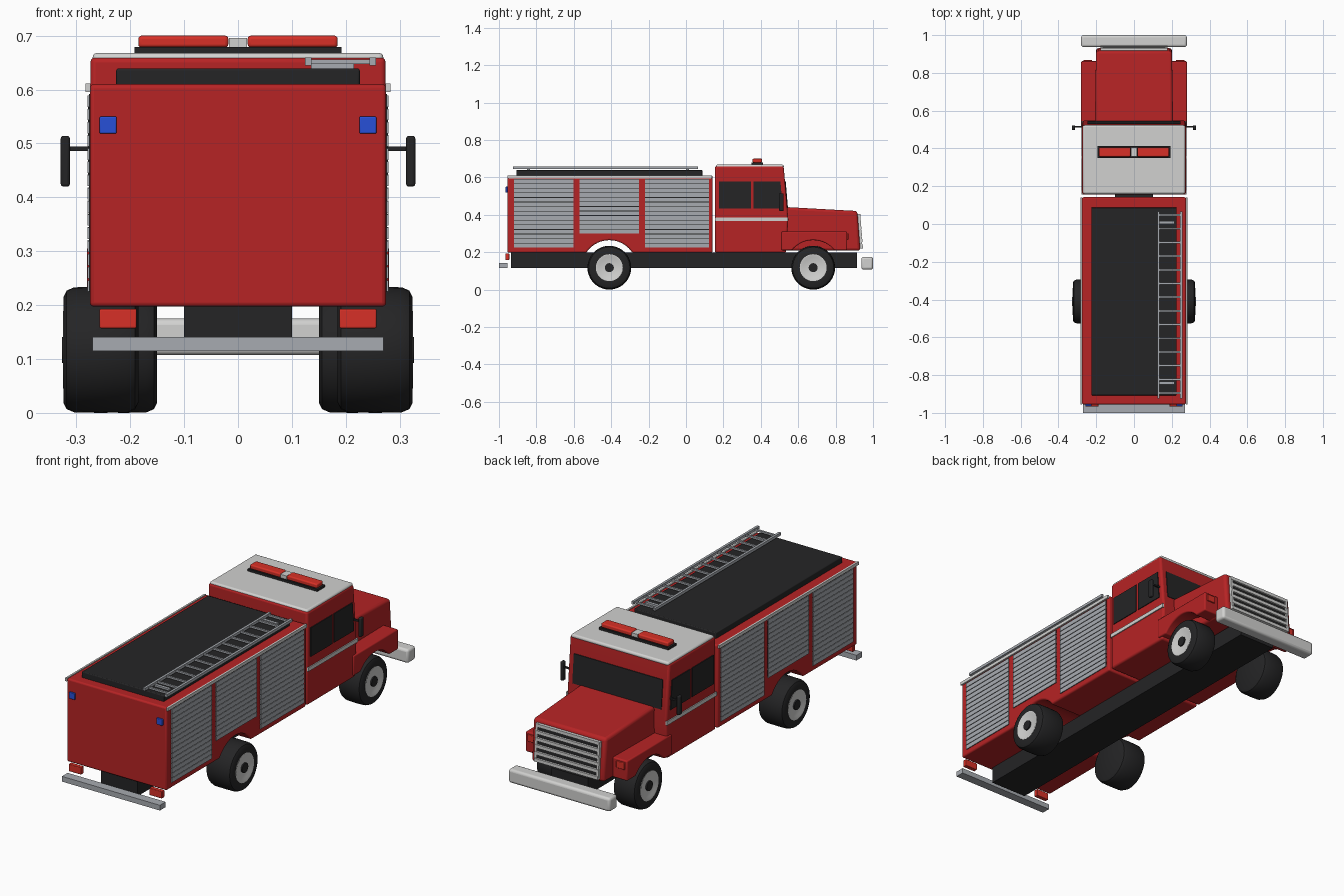
import bpy, bmesh, math
from mathutils import Matrix

old = bpy.data.objects.get("Cube")
if old:
    bpy.data.objects.remove(old, do_unlink=True)


def material(name, rgb):
    m = bpy.data.materials.new(name)
    m.use_nodes = True
    m.diffuse_color = (*rgb, 1)
    bsdf = next(n for n in m.node_tree.nodes if n.type == 'BSDF_PRINCIPLED')
    bsdf.inputs["Base Color"].default_value = (*rgb, 1)
    return m


RED = material("body red", (0.47, 0.017, 0.018))
BLACK = material("black", (0.018, 0.018, 0.019))
WHITE = material("light grey", (0.64, 0.64, 0.63))
GREY = material("metal grey", (0.39, 0.41, 0.44))
LAMP = material("lamp red", (0.68, 0.03, 0.02))
BLUE = material("lamp blue", (0.02, 0.08, 0.68))


def finish(name, bm, mat, bevel=0, mirror=False, array=None):
    """Turn a bmesh into an object, with optional bevel, array and mirror."""
    bmesh.ops.recalc_face_normals(bm, faces=bm.faces[:])
    mesh = bpy.data.meshes.new(name)
    bm.to_mesh(mesh)
    bm.free()
    mesh.materials.append(mat)
    ob = bpy.data.objects.new(name, mesh)
    bpy.context.collection.objects.link(ob)
    if bevel:
        b = ob.modifiers.new("bevel", 'BEVEL')
        b.width, b.segments, b.limit_method = bevel, 3, 'ANGLE'
    if array:
        a = ob.modifiers.new("array", 'ARRAY')
        a.use_relative_offset, a.use_constant_offset = False, True
        a.count, a.constant_offset_displace = array
    if mirror:
        ob.modifiers.new("mirror", 'MIRROR')
    bpy.ops.object.select_all(action='DESELECT')
    ob.select_set(True)
    bpy.context.view_layer.objects.active = ob
    bpy.ops.object.shade_smooth_by_angle(angle=math.radians(35))
    return ob


def box(name, x, y, z, mat, **opts):
    bm = bmesh.new()
    spans = (x, y, z)
    centre = [(a + b) / 2 for a, b in spans]
    size = [b - a for a, b in spans]
    bmesh.ops.create_cube(bm, size=1, matrix=Matrix.Translation(centre) @ Matrix.Diagonal((*size, 1)))
    return finish(name, bm, mat, **opts)


def prism(name, profile, x, mat, **opts):
    """Extrude a side profile of (y, z) points across x."""
    bm = bmesh.new()
    face = bm.faces.new([bm.verts.new((x[0], y, z)) for y, z in profile])
    ext = bmesh.ops.extrude_face_region(bm, geom=[face])
    for v in ext["geom"]:
        if isinstance(v, bmesh.types.BMVert):
            v.co.x = x[1]
    return finish(name, bm, mat, **opts)


def lathe(name, profile, y, mat):
    """Spin an (x, radius) profile about a wheel axle, on both sides."""
    bm = bmesh.new()
    verts = [bm.verts.new((x, y, AXLE + r)) for x, r in profile]
    edges = [bm.edges.new(pair) for pair in zip(verts, verts[1:])]
    bmesh.ops.spin(bm, geom=verts + edges, cent=(0, y, AXLE), axis=(1, 0, 0),
                   angle=math.tau, steps=40, use_merge=True)
    bmesh.ops.remove_doubles(bm, verts=bm.verts[:], dist=0.0005)
    return finish(name, bm, mat, mirror=True)


AXLE, REAR, FRONT = 0.117, -0.41, 0.68


def arch(y, floor, radius=0.147, steps=18):
    """Points of a wheel arch, running from the front to the back."""
    start = math.asin((floor - AXLE) / radius)
    turns = [start + (math.pi - 2 * start) * i / steps for i in range(steps + 1)]
    return [(y + radius * math.cos(t), AXLE + radius * math.sin(t)) for t in turns]


# Chassis and bumpers
box("chassis", (-0.1, 0.1), (-0.935, 0.915), (0.115, 0.197), BLACK)
box("front_bumper", (-0.28, 0.28), (0.937, 1.0), (0.107, 0.175), WHITE, bevel=0.012)
box("rear_bumper", (-0.27, 0.27), (-1.0, -0.955), (0.115, 0.141), GREY)

# Equipment body with wheel arches
prism("equipment_body", [(-0.955, 0.61), (0.142, 0.61), (0.142, 0.197)] + arch(REAR, 0.197)
      + [(-0.955, 0.197)], (-0.275, 0.275), RED, bevel=0.008)
box("roof_edge_rail", (0.274, 0.283), (-0.955, 0.14), (0.595, 0.611), WHITE, mirror=True)
box("roof_deck", (-0.226, 0.226), (-0.907, 0.087), (0.605, 0.639), BLACK, bevel=0.004)

# Roller shutters: a dark backing with slats over it
for label, y0, y1, z0 in (("rear", -0.92, -0.602, 0.225),
                          ("middle", -0.57, -0.25, 0.3),
                          ("front", -0.22, 0.122, 0.225)):
    count = round((0.592 - z0) / 0.0245)
    pitch = (0.592 - z0) / count
    box(label + "_shutter_backing", (0.27, 0.2765), (y0, y1), (z0, 0.592), BLACK, mirror=True)
    box(label + "_shutter_slat", (0.27, 0.2795), (y0, y1), (z0, z0 + pitch - 0.0035), GREY,
        array=(count, (0, 0, pitch)), mirror=True)

# Roof ladder
for label, x in (("inner", 0.13), ("outer", 0.25)):
    box("ladder_rail_" + label, (x - 0.006, x + 0.006), (-0.925, 0.065), (0.645, 0.659), GREY)
box("ladder_rung", (0.13, 0.25), (-0.9, -0.89), (0.647, 0.656), GREY, array=(14, (0, 0.0725, 0)))
for label, y in (("rear", -0.85), ("front", 0.0)):
    box("ladder_mount_" + label, (0.135, 0.215), (y, y + 0.015), (0.635, 0.648), GREY)

# Rear lamps
box("tail_lamp", (0.188, 0.257), (-0.966, -0.945), (0.157, 0.193), LAMP, bevel=0.003, mirror=True)
box("rear_beacon", (0.225, 0.257), (-0.964, -0.95), (0.518, 0.55), BLUE, bevel=0.003, mirror=True)

# Cab
prism("cab", [(0.155, 0.197), (0.535, 0.197), (0.547, 0.375), (0.522, 0.66), (0.155, 0.66)],
      (-0.274, 0.274), RED, bevel=0.01)
box("cab_roof", (-0.27, 0.27), (0.16, 0.523), (0.648, 0.668), WHITE, bevel=0.009)
prism("windscreen", [(0.53, 0.437), (0.545, 0.437), (0.533, 0.58), (0.515, 0.58)],
      (-0.245, 0.245), BLACK)
box("rear_side_window", (0.27, 0.278), (0.177, 0.347), (0.433, 0.577), BLACK, mirror=True)
prism("front_side_window", [(0.36, 0.433), (0.517, 0.433), (0.505, 0.577), (0.36, 0.577)],
      (0.27, 0.278), BLACK, mirror=True)
box("side_stripe", (0.27, 0.279), (0.156, 0.546), (0.367, 0.386), WHITE, mirror=True)

# Mirrors
box("mirror_arm", (0.27, 0.315), (0.511, 0.519), (0.486, 0.494), BLACK, mirror=True)
box("mirror_head", (0.312, 0.329), (0.497, 0.522), (0.42, 0.514), BLACK, bevel=0.005, mirror=True)

# Roof light bar
box("light_bar_base", (-0.192, 0.192), (0.35, 0.412), (0.665, 0.679), BLACK)
box("light_bar_lamp", (0.018, 0.185), (0.356, 0.406), (0.678, 0.7), LAMP, bevel=0.006, mirror=True)
box("light_bar_centre", (-0.017, 0.017), (0.358, 0.404), (0.678, 0.696), WHITE)

# Bonnet and wings
hood = prism("bonnet", [(0.53, 0.208), (0.932, 0.208), (0.916, 0.42), (0.535, 0.441)],
             (-0.207, 0.207), RED, bevel=0.014)
for v in hood.data.vertices:
    if v.co.y > 0.9:
        v.co.x *= 0.97
prism("front_wing", [(0.51, 0.31), (0.862, 0.31), (0.862, 0.21)] + arch(FRONT, 0.21)
      + [(0.51, 0.21)], (0.17, 0.28), RED, bevel=0.006, mirror=True)
box("wing_marker_lamp", (0.222, 0.268), (0.855, 0.868), (0.265, 0.3), LAMP, bevel=0.003, mirror=True)

# Grille
prism("grille_backing", [(0.9, 0.222), (0.936, 0.222), (0.922, 0.402), (0.9, 0.402)],
      (-0.172, 0.172), BLACK)
box("grille_slat", (-0.175, 0.175), (0.925, 0.945), (0.22, 0.236), WHITE,
    array=(6, (0, -0.0025, 0.0335)))
prism("grille_side", [(0.92, 0.22), (0.944, 0.22), (0.931, 0.404), (0.91, 0.404)],
      (0.165, 0.177), WHITE, mirror=True)

# Wheels
for label, y, inner, outer in (("rear", REAR, 0.185, 0.324), ("front", FRONT, 0.15, 0.274)):
    mid = (inner + outer) / 2
    lathe(label + "_tyre", [(inner, 0), (inner, 0.098), (inner + 0.006, 0.11), (inner + 0.02, 0.116),
                            (mid, 0.117), (outer - 0.02, 0.116), (outer - 0.006, 0.11),
                            (outer, 0.098), (outer, 0.07), (outer - 0.01, 0.068), (outer - 0.01, 0)],
          y, BLACK)
    lathe(label + "_rim", [(outer - 0.012, 0.072), (outer + 0.001, 0.072), (outer + 0.001, 0.066),
                           (outer - 0.004, 0.055), (outer - 0.004, 0)], y, WHITE)
    lathe(label + "_hub", [(outer - 0.008, 0.024), (outer + 0.003, 0.024), (outer + 0.003, 0)], y, BLACK)
